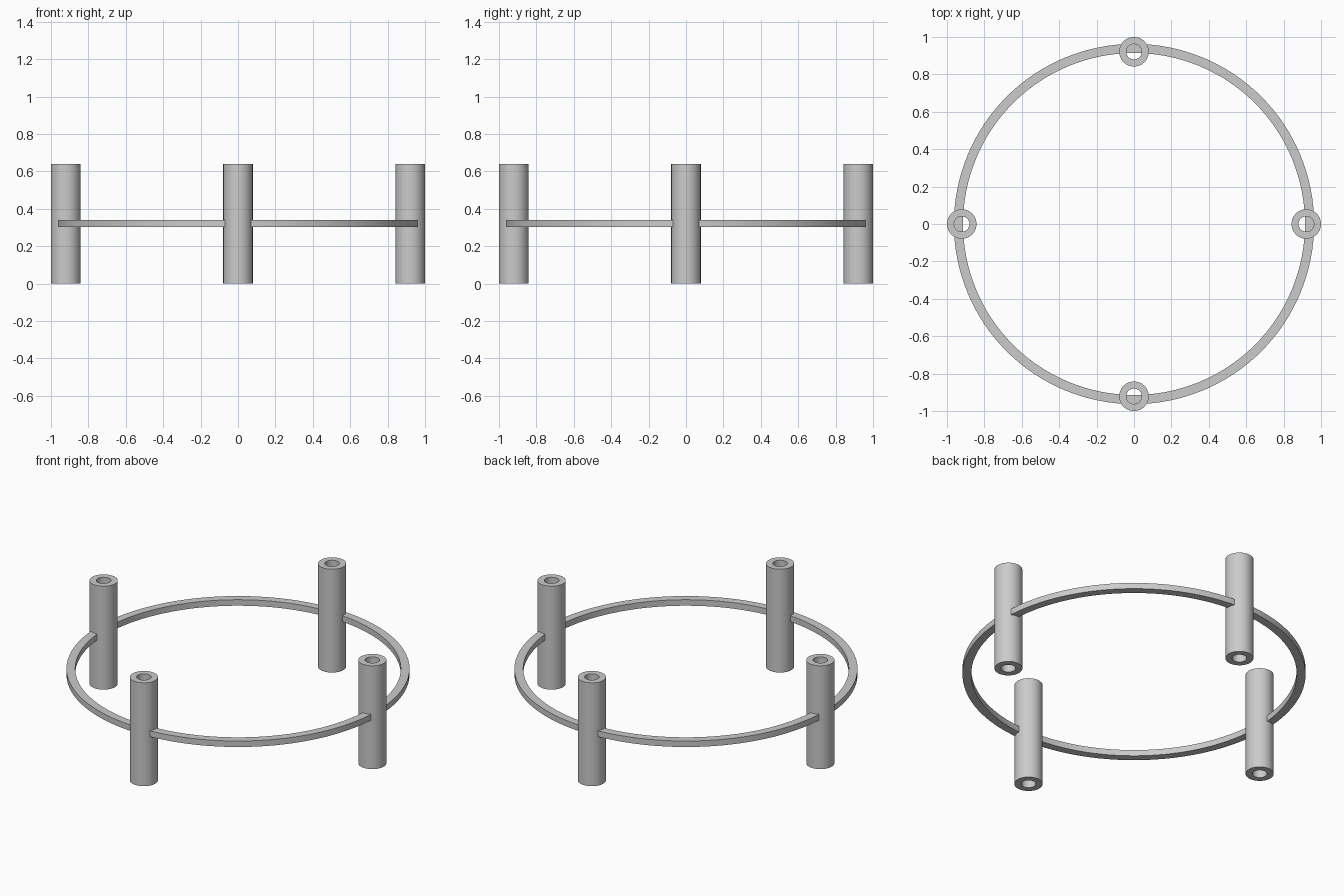
import bpy, bmesh, math

cube = bpy.data.objects.get("Cube")
if cube:
    bpy.data.objects.remove(cube, do_unlink=True)

# Single plain grey for every part
grey = bpy.data.materials.new("plain_grey")
grey.use_nodes = True
colour = (0.6, 0.6, 0.6, 1)
grey.diffuse_color = colour
grey.node_tree.nodes["Principled BSDF"].inputs["Base Color"].default_value = colour


def annulus(name, inner, outer, z0, z1, sides, location=(0, 0, 0)):
    """Closed ring or tube with a rectangular section, lathed about z."""
    bm = bmesh.new()
    corners = [(inner, z0), (outer, z0), (outer, z1), (inner, z1)]
    loops = []
    for i in range(sides):
        a = math.tau * i / sides
        loops.append([bm.verts.new((r * math.cos(a), r * math.sin(a), z)) for r, z in corners])
    for i in range(sides):
        p, q = loops[i], loops[(i + 1) % sides]
        for j in range(4):
            k = (j + 1) % 4
            bm.faces.new((p[j], q[j], q[k], p[k]))
    bmesh.ops.recalc_face_normals(bm, faces=bm.faces)
    mesh = bpy.data.meshes.new(name)
    bm.to_mesh(mesh)
    bm.free()
    mesh.materials.append(grey)
    obj = bpy.data.objects.new(name, mesh)
    obj.location = location
    bpy.context.collection.objects.link(obj)
    bpy.ops.object.select_all(action="DESELECT")
    obj.select_set(True)
    bpy.context.view_layer.objects.active = obj
    bpy.ops.object.shade_smooth_by_angle(angle=math.radians(30))
    return obj


# Thin hoop running through the middle of the posts
annulus("hoop", 0.914, 0.963, 0.303, 0.34, 128)

# Four hollow posts
D = 0.921
posts = {"left": (D, 0), "back": (0, D), "right": (-D, 0), "front": (0, -D)}
for side, (x, y) in posts.items():
    annulus(side + "_post", 0.041, 0.079, 0, 0.64, 48, (x, y, 0))
